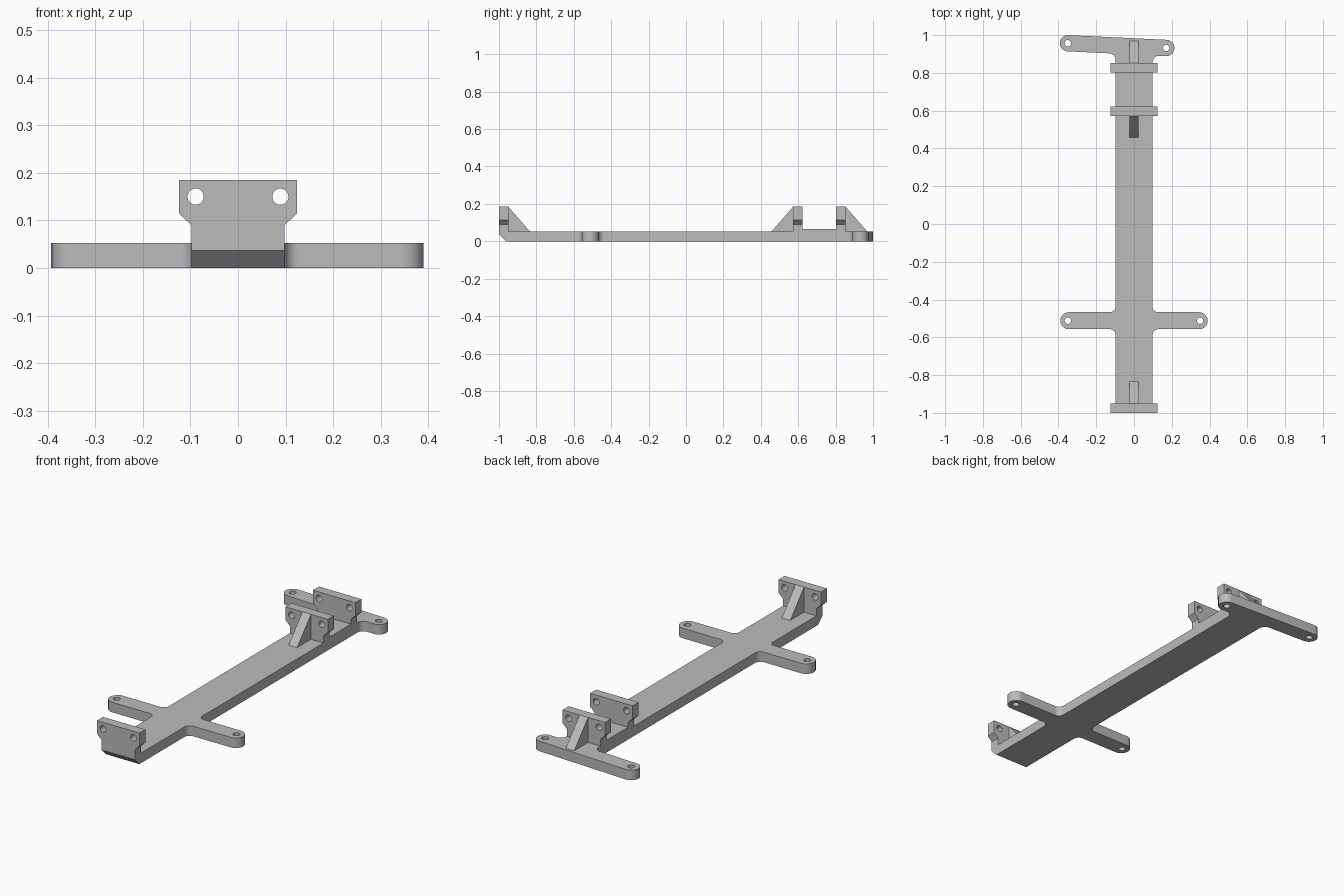
import bpy, bmesh, math
from mathutils import Matrix, Vector

if "Cube" in bpy.data.objects:
    bpy.data.objects.remove(bpy.data.objects["Cube"])

grey = bpy.data.materials.new("plain_grey")
colour = (0.5, 0.5, 0.5, 1)
grey.use_nodes = True
grey.diffuse_color = colour
grey.node_tree.nodes["Principled BSDF"].inputs["Base Color"].default_value = colour


def rounded(corners, steps=10):
    """Outline from (x, y, radius) corners, each one filleted."""
    pts = []
    for i, (x, y, r) in enumerate(corners):
        p = Vector((x, y))
        if r == 0:
            pts.append(p)
            continue
        a = (Vector(corners[i - 1][:2]) - p).normalized()
        b = (Vector(corners[(i + 1) % len(corners)][:2]) - p).normalized()
        half = a.angle(b) / 2
        centre = p + (a + b).normalized() * r / math.sin(half)
        start = p + a * r / math.tan(half) - centre
        end = p + b * r / math.tan(half) - centre
        sweep = math.atan2(start.cross(end), start.dot(end))
        for k in range(steps + 1):
            pts.append(centre + Matrix.Rotation(sweep * k / steps, 2) @ start)
    return pts


def circle(x, y, r, n=32):
    return [Vector((x + r * math.cos(math.tau * k / n), y + r * math.sin(math.tau * k / n)))
            for k in range(n)]


def prism(name, loops, depth, matrix, chamfer=None):
    """Extrude an outline with holes; optionally slice off one edge."""
    curve = bpy.data.curves.new(name, 'CURVE')
    curve.dimensions = '2D'
    curve.fill_mode = 'BOTH'
    curve.extrude = depth / 2
    for loop in loops:
        s = curve.splines.new('POLY')
        s.points.add(len(loop) - 1)
        for pt, v in zip(s.points, loop):
            pt.co = (v.x, v.y, 0, 1)
        s.use_cyclic_u = True
    tmp = bpy.data.objects.new(name + "_outline", curve)
    bpy.context.collection.objects.link(tmp)
    dg = bpy.context.evaluated_depsgraph_get()
    mesh = bpy.data.meshes.new_from_object(tmp.evaluated_get(dg))
    bpy.data.objects.remove(tmp)
    mesh.transform(matrix)
    bm = bmesh.new()
    bm.from_mesh(mesh)
    bmesh.ops.remove_doubles(bm, verts=bm.verts, dist=1e-5)
    if chamfer:
        cut = bmesh.ops.bisect_plane(bm, geom=bm.verts[:] + bm.edges[:] + bm.faces[:],
                                     plane_co=chamfer[0], plane_no=chamfer[1], clear_outer=True)
        edges = [e for e in cut["geom_cut"] if isinstance(e, bmesh.types.BMEdge)]
        bmesh.ops.holes_fill(bm, edges=edges)
    bmesh.ops.recalc_face_normals(bm, faces=bm.faces)
    bm.to_mesh(mesh)
    bm.free()
    mesh.materials.clear()
    mesh.materials.append(grey)
    obj = bpy.data.objects.new(name, mesh)
    bpy.context.collection.objects.link(obj)
    bpy.ops.object.select_all(action='DESELECT')
    obj.select_set(True)
    bpy.context.view_layer.objects.active = obj
    bpy.ops.object.shade_smooth_by_angle(angle=math.radians(30))
    return obj


W, T, HOLE = 0.098, 0.053, 0.017     # beam half width, thickness, hole radius

# Slanted rear bar, measured between its two hole centres
left, right, R = Vector((-0.35, 0.957)), Vector((0.171, 0.932)), 0.043
along = (right - left).normalized()
across = Vector((-along.y, along.x))


def bar_edge(x):
    return left.y + (x - left.x) * along.y / along.x - R


def bar_corner(c, u, v):
    p = c + along * R * u + across * R * v
    return (p.x, p.y, R * 0.999)


# Base plate: beam, cross arms and rear bar in one outline
arm_y, arm_r, arm_x = -0.512, 0.045, 0.39
lo, hi = arm_y - arm_r, arm_y + arm_r
right_arm = [(W, lo, 0.03), (arm_x, lo, arm_r * 0.999),
             (arm_x, hi, arm_r * 0.999), (W, hi, 0.03)]
left_arm = [(-x, y, r) for x, y, r in reversed(right_arm)]
outline = ([(-W, -1, 0), (W, -1, 0)] + right_arm
           + [(W, bar_edge(W), 0.035),
              bar_corner(right, 1, -1), bar_corner(right, 1, 1),
              bar_corner(left, -1, 1), bar_corner(left, -1, -1),
              (-W, bar_edge(-W), 0.035)] + left_arm)
holes = [circle(x, y, HOLE) for x, y in
         ((-0.35, arm_y), (0.35, arm_y), left, right)]
prism("base_plate", [rounded(outline)] + holes, T, Matrix.Translation((0, 0, T / 2)),
      chamfer=((0, -1, 0.037), (0, -0.037, -0.037)))

# Raised pad between the two rear brackets
pad = [Vector(p) for p in ((-W, 0.6), (W, 0.6), (W, 0.82), (-W, 0.82))]
prism("raised_pad", [pad], 0.025, Matrix.Translation((0, 0, 0.0525)))

# Upright brackets, each with two holes and a triangular gusset
TOP, THICK = 0.185, 0.05
side = [(W, 0.05), (W, 0.09), (0.124, 0.115), (0.124, TOP)]
plate = [Vector(p) for p in side] + [Vector((-x, z)) for x, z in reversed(side)]
bolt_holes = [circle(s * 0.089, 0.15, HOLE) for s in (-1, 1)]
upright = Matrix.Rotation(math.pi / 2, 4, 'X')
sideways = Matrix(((0, 0, 1, 0), (1, 0, 0, 0), (0, 1, 0, 0), (0, 0, 0, 1)))

for name, y, facing in (("front", -0.975, 1), ("middle", 0.598, -1), ("rear", 0.828, 1)):
    prism(name + "_bracket", [plate] + bolt_holes, THICK,
          Matrix.Translation((0, y, 0)) @ upright)
    face = y + facing * THICK / 2
    rib = [Vector((face - facing * 0.003, 0.05)), Vector((face + facing * 0.118, 0.05)),
           Vector((face, TOP)), Vector((face - facing * 0.003, TOP))]
    prism(name + "_gusset", [rib], 0.05, sideways)
